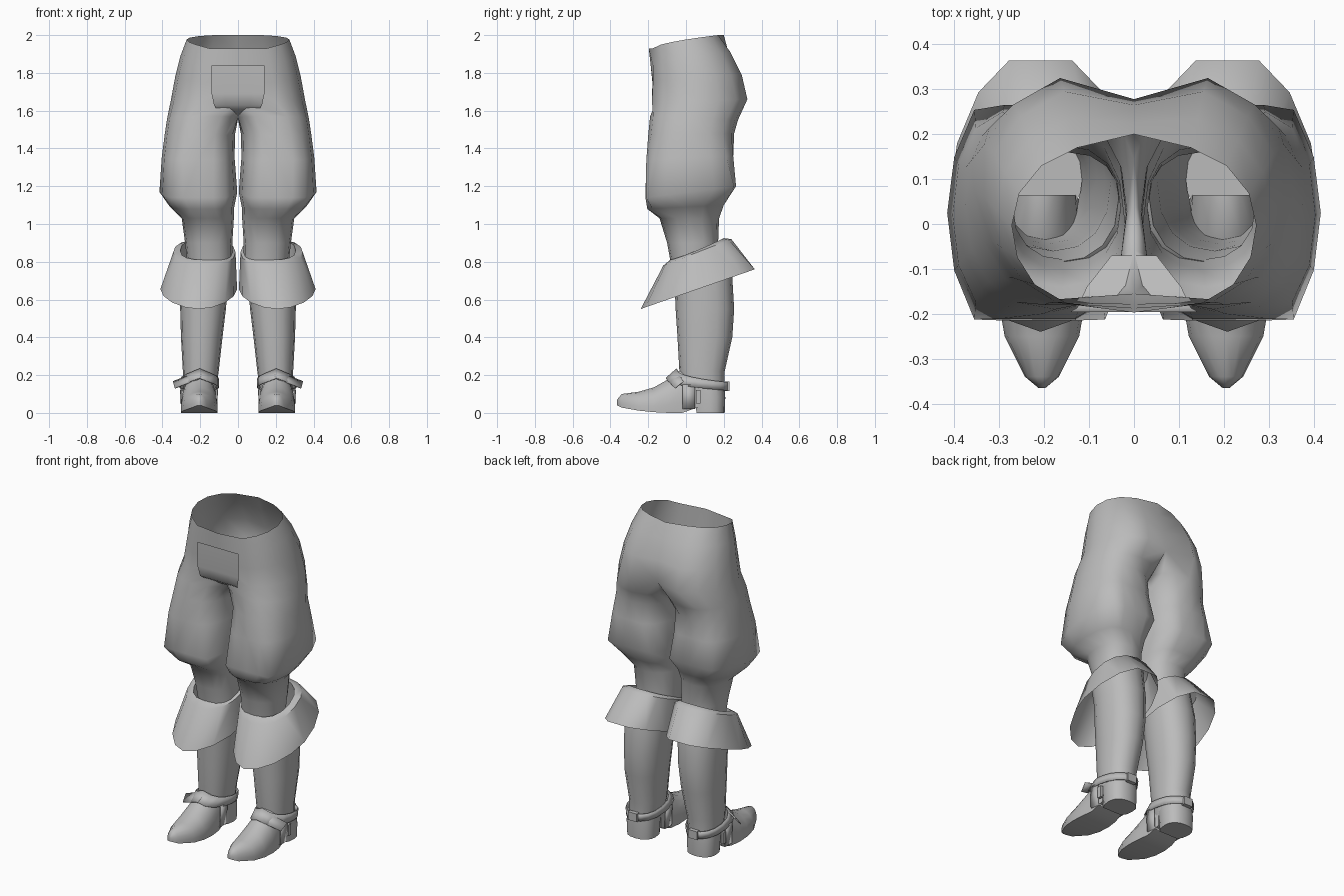
import bpy, bmesh
from math import sin, cos, pi, radians, copysign

cube = bpy.data.objects.get("Cube")
if cube:
    bpy.data.objects.remove(cube)

grey = bpy.data.materials.new("plain grey")
grey.use_nodes = True
grey.diffuse_color = (0.5, 0.5, 0.5, 1)
grey.node_tree.nodes["Principled BSDF"].inputs["Base Color"].default_value = (0.5, 0.5, 0.5, 1)
SIDES = 16
QUARTER, HALF = SIDES // 4, SIDES // 2


def power(v, p):
    return copysign(abs(v) ** p, v)


def level_ring(zf, zb, cx, rx, yf, yb, p=0.88, bend=1, flat_b=1, flat_f=1):
    """Tilted rounded ring, kept on the left side of the centre plane."""
    cy, ry = (yf + yb) / 2, (yb - yf) / 2
    ring = []
    for i in range(SIDES):
        a = 2 * pi * i / SIDES
        s = power(sin(a), p) * (flat_b if sin(a) > 0 else flat_f)
        s = max(-1, min(1, s))
        ring.append((max(0, cx + rx * power(cos(a), p)), cy + ry * s,
                     zf + (zb - zf) * ((1 + s) / 2) ** bend))
    return ring


def hip_ring(zf, zb, rx, yf, yb, mid_f, mid_b):
    """Half ring of the hips; mid_f and mid_b set the depth on the centre plane."""
    ring = []
    for i in range(SIDES):
        a = 2 * pi * i / SIDES
        s = sin(a) / cos(2 * pi / SIDES)
        x = rx * power(cos(a), .8 if s > 0 else .6)
        y = (yf + yb) / 2 + (yb - yf) / 2 * s
        if QUARTER <= i <= 3 * QUARTER:
            x = 0
            y = mid_b if i < HALF else mid_f if i > HALF else (mid_b + mid_f) / 2
        t = min(1, max(0, (y - yf) / (yb - yf)))
        ring.append((x, y, zf + (zb - zf) * t ** 0.6))
    return ring


def foot_ring(y, z0, z1, w):
    """Upright section with a flat sole and an arched top."""
    ring = [(0.205 + w * cos(pi * i / 8), y, z0 + (z1 - z0) * (0.25 + 0.75 * sin(pi * i / 8)))
            for i in range(9)]
    return ring + [(0.205 - w, y, z0), (0.205 + w, y, z0)]


def make(name, rings, caps=False, closed=True, thick=0, angle=50):
    """Loft rings into a surface and mirror it to both sides."""
    bm = bmesh.new()
    rows = [[bm.verts.new(p) for p in r] for r in rings]
    n = len(rows[0])
    for a, b in zip(rows, rows[1:]):
        for j in range(n if closed else n - 1):
            k = (j + 1) % n
            quad = (a[j], b[j], b[k], a[k])
            # leave out the hidden wall on the centre plane
            if max(v.co.x for v in quad) > 0.0005:
                bm.faces.new(quad)
    if caps:
        bm.faces.new(rows[0])
        bm.faces.new(rows[-1])
        bmesh.ops.recalc_face_normals(bm, faces=bm.faces)
    bmesh.ops.delete(bm, geom=[v for v in bm.verts if not v.link_faces], context='VERTS')
    bmesh.ops.remove_doubles(bm, verts=bm.verts, dist=0.0002)
    mesh = bpy.data.meshes.new(name)
    bm.to_mesh(mesh)
    bm.free()
    mesh.materials.append(grey)
    for f in mesh.polygons:
        f.use_smooth = True
    mesh.set_sharp_from_angle(angle=radians(angle))
    obj = bpy.data.objects.new(name, mesh)
    bpy.context.collection.objects.link(obj)
    if thick:
        mod = obj.modifiers.new("thickness", 'SOLIDIFY')
        mod.thickness = thick
        mod.offset = 1
    mod = obj.modifiers.new("both sides", 'MIRROR')
    mod.merge_threshold = 0.0005


def loft(name, rows, **kw):
    make(name, [level_ring(*r) for r in rows], **kw)


# Trousers: waist and seat, then baggy thigh and tight knee
hips = [hip_ring(*r) for r in (
    (1.93, 2.0, .272, -.175, .17, -.197, .2),
    (1.84, 1.91, .306, -.175, .235, -.187, .225),
    (1.75, 1.79, .333, -.175, .295, -.178, .265),
    (1.65, 1.66, .355, -.18, .325, -.155, .278))]
legs = [level_ring(*r) for r in (
    (1.57, 1.55, .175, .2, -.19, .275),
    (1.47, 1.48, .202, .186, -.2, .255),
    (1.34, 1.36, .211, .193, -.21, .25, .9, 1, 1.15, 1.15),
    (1.14, 1.2, .21, .206, -.215, .265, 1, 1, 1.35, 1.4),
    (1.08, 1.1, .19, .17, -.205, .2, .95, 1, 1.2, 1.2),
    (1.03, 1.03, .16, .138, -.14, .175),
    (.9, .9, .155, .125, -.1, .17),
    (.79, .82, .15, .12, -.08, .16))]
make("trousers", hips + legs, angle=75)

# Front flap, tucked under at the crotch
make("front_flap", [[(w * t, y, z) for t in (0, .5, 1)] for w, y, z in (
    (.14, -.196, 1.84), (.14, -.194, 1.69), (.127, -.187, 1.63),
    (.105, -.14, 1.595), (.05, -.07, 1.57))], closed=False)

# Turned-down boot cuff
rim = (.81, .925, .17, .136, -.085, .2, .88, 1.2)
loft("boot_cuff", [
    rim,
    (.78, .92, .178, .165, -.12, .24),
    (.55, .76, .208, .203, -.24, .364, 1.1, 1, 1.12)])

# Boot shaft
loft("boot_shaft", [
    rim,
    (.68, .72, .18, .128, -.06, .245),
    (.55, .55, .185, .121, -.055, .255),
    (.4, .4, .192, .11, -.045, .245),
    (.22, .22, .197, .095, -.035, .205),
    (.1, .1, .203, .084, -.02, .203)])

# Foot with pointed toe
make("foot", [foot_ring(*r) for r in (
    (-.365, .04, .07, .008), (-.34, .028, .1, .038), (-.25, .012, .112, .083),
    (-.17, .004, .135, .097), (-.09, 0, .18, .097), (-.02, 0, .235, .088),
    (.065, .03, .24, .08))], caps=True)

# Heel
loft("heel", [
    (.13, .13, .203, .09, .035, .206, .88, 1, 1, 1.4),
    (.08, .08, .205, .092, .05, .208, .88, 1, 1, 1.4),
    (0, 0, .205, .088, .055, .205, .88, 1, 1, 1.4)], caps=True)

# Spur straps: around the ankle, under the arch, loose end
loft("ankle_strap", [
    (.232, .162, .203, .099, -.048, .222, .88, .4),
    (.182, .118, .205, .101, -.105, .222, .88, .4)], thick=.004)
make("arch_strap", [[(.205 + .1 * sx, y, z) for sx, z in
                     ((1, .15), (.95, .02), (-.95, .02), (-1, .15))]
                    for y in (-.018, .048)], closed=False, thick=.004)
make("strap_end", [
    [(.2, -.108, .185), (.335, -.06, .132)],
    [(.19, -.05, .228), (.345, -.015, .168)]], closed=False, thick=.005)

# Small buckle plates at the side and back of the heel
for label, x, y, w, d, z0, z1 in (("side_buckle", .3, .065, .008, .013, .05, .12),
                                  ("heel_buckle", .205, .218, .03, .012, .115, .165)):
    make(label, [[(x + w * i, y + d * j, z) for i, j in ((1, -1), (1, 1), (-1, 1), (-1, -1))]
                 for z in (z1, z0)], caps=True)
